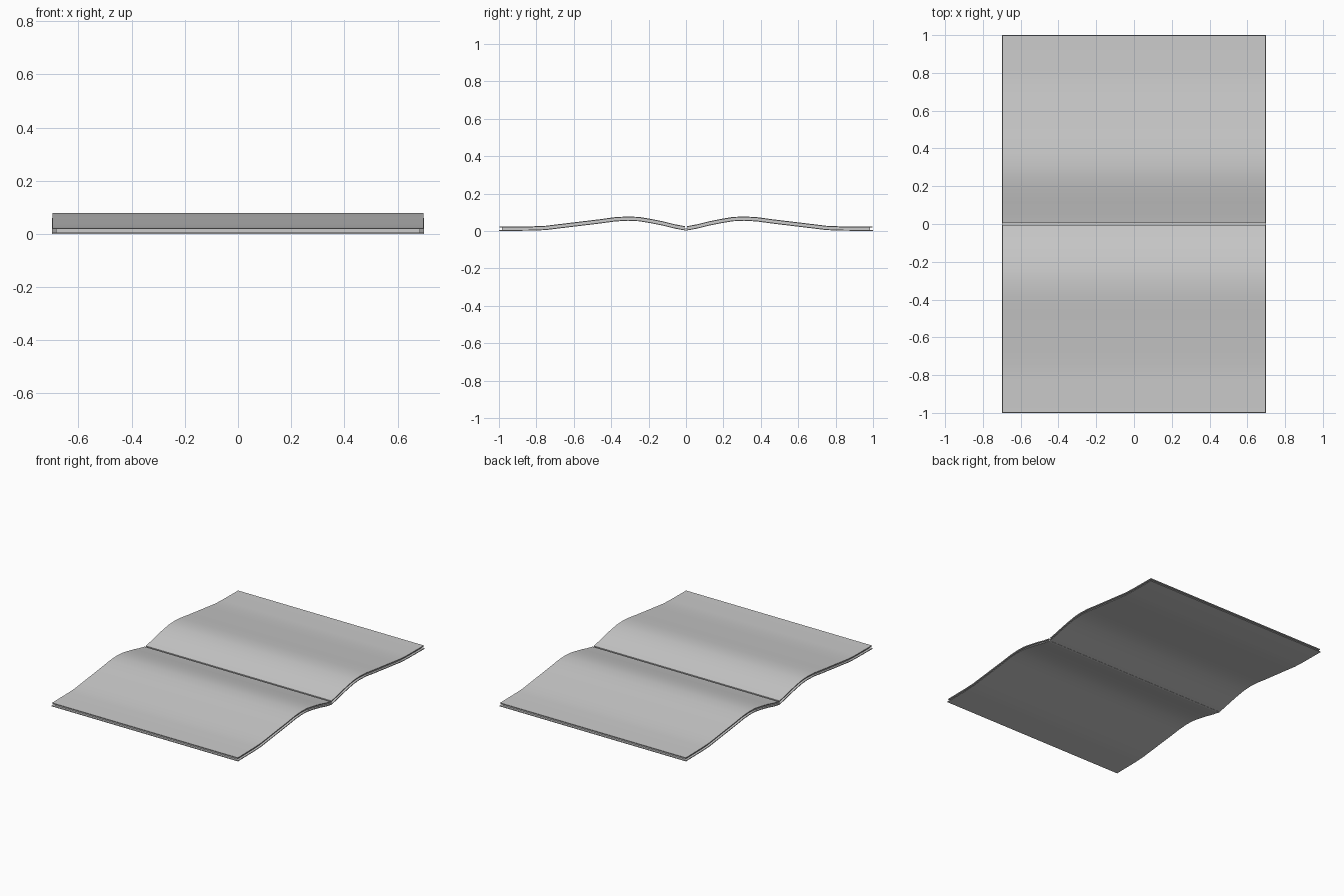
import bpy, bmesh

if "Cube" in bpy.data.objects:
    bpy.data.objects.remove(bpy.data.objects["Cube"])

# Underside curve of one half of the open booklet: (distance from spine, height)
CURVE = [(0.006, 0.003), (0.06, 0.013), (0.12, 0.028), (0.19, 0.042), (0.25, 0.052),
         (0.31, 0.055), (0.38, 0.051), (0.46, 0.040), (0.56, 0.028), (0.66, 0.016),
         (0.75, 0.005), (0.82, 0.002), (1.0, 0.0)]


def height(y):
    """Underside height at a distance from the spine."""
    for (a, za), (b, zb) in zip(CURVE, CURVE[1:]):
        if y <= b:
            return za + (zb - za) * (y - a) / (b - a)
    return CURVE[-1][1]


def layer(name, side, start, end, half_width, low, high):
    """Curved slab across one half, between two offsets above the underside."""
    ys = [start] + [y for y, _ in CURVE if start < y < end] + [end]
    ring = [(y, height(y) + low) for y in ys] + [(y, height(y) + high) for y in reversed(ys)]
    n = len(ys)
    bm = bmesh.new()
    left = [bm.verts.new((-half_width, side * y, z)) for y, z in ring]
    right = [bm.verts.new((half_width, side * y, z)) for y, z in ring]
    m = len(ring)
    for i in range(m):
        j = (i + 1) % m
        bm.faces.new((left[i], left[j], right[j], right[i]))
    # Side walls as quads, so the curved outline stays clean
    for row in (left, right):
        for i in range(n - 1):
            bm.faces.new((row[i], row[i + 1], row[m - 2 - i], row[m - 1 - i]))
    bmesh.ops.recalc_face_normals(bm, faces=bm.faces)
    mesh = bpy.data.meshes.new(name)
    bm.to_mesh(mesh)
    bm.free()
    obj = bpy.data.objects.new(name, mesh)
    bpy.context.collection.objects.link(obj)
    bpy.context.view_layer.objects.active = obj
    obj.select_set(True)
    bpy.ops.object.shade_smooth_by_angle(angle=0.6)
    obj.select_set(False)


# Each half: cover sheet below, inset page block, open page on top
for side, label in ((-1, "front"), (1, "back")):
    layer(label + "_cover", side, 0.006, 1.0, 0.70, 0.0, 0.005)
    layer(label + "_page_block", side, 0.008, 0.985, 0.685, 0.005, 0.018)
    layer(label + "_open_page", side, 0.006, 0.997, 0.697, 0.018, 0.023)

# Thin spine fold closing the gap between the halves
bpy.ops.mesh.primitive_cube_add(size=1, location=(0, 0, 0.008))
spine = bpy.context.object
spine.name = "spine_fold"
spine.dimensions = (1.4, 0.014, 0.012)
